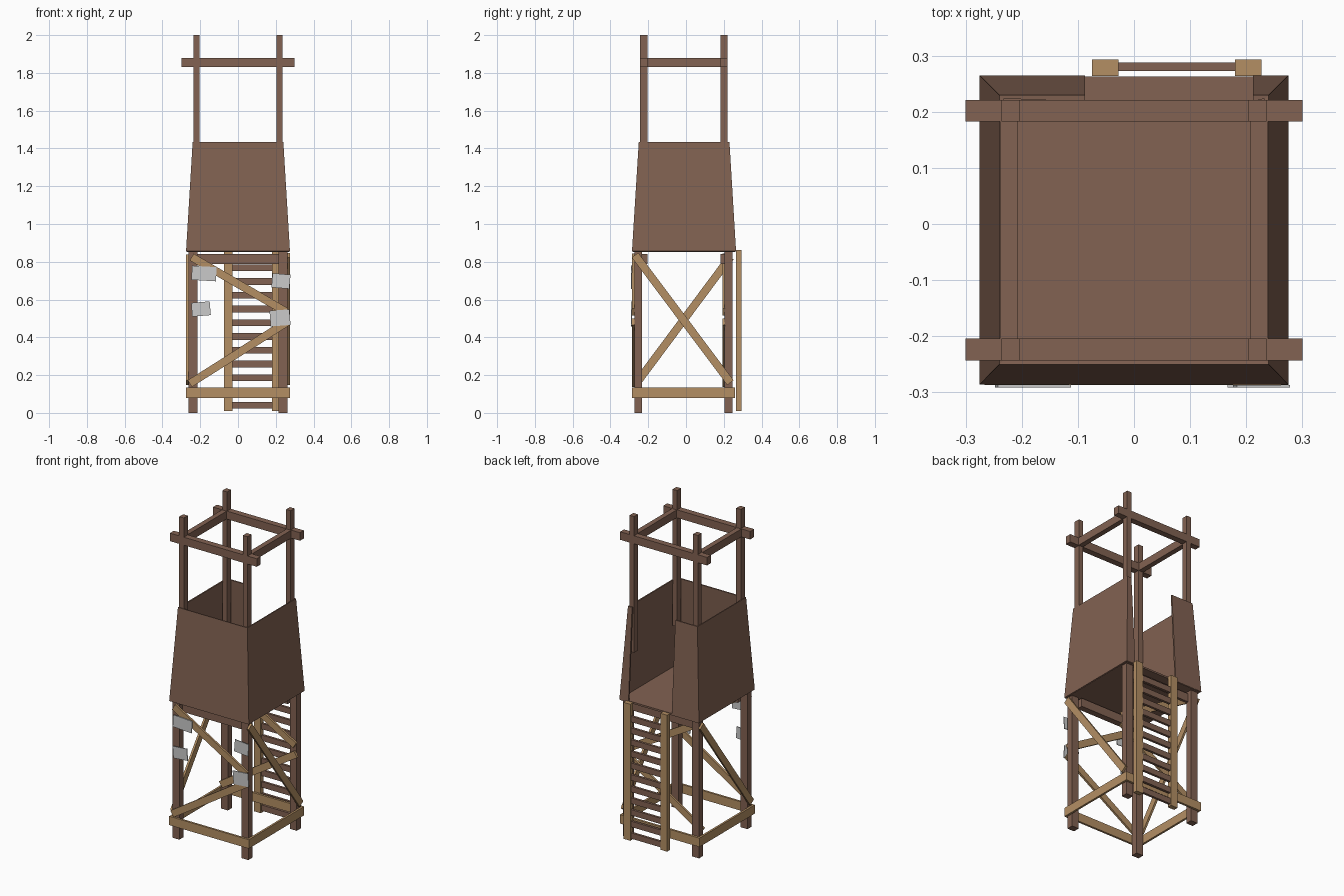
import bpy, bmesh
from mathutils import Vector, Matrix

cube = bpy.data.objects.get("Cube")
if cube:
    bpy.data.objects.remove(cube, do_unlink=True)


def material(name, rgb):
    m = bpy.data.materials.new(name)
    m.use_nodes = True
    m.diffuse_color = (*rgb, 1)
    m.node_tree.nodes["Principled BSDF"].inputs["Base Color"].default_value = (*rgb, 1)
    return m


BROWN = material("dark_wood", (0.223, 0.122, 0.084))
TAN = material("light_wood", (0.456, 0.275, 0.127))
GREY = material("pale_metal", (0.59, 0.59, 0.59))


def finish(name, bm, mat):
    mesh = bpy.data.meshes.new(name)
    bm.to_mesh(mesh)
    bm.free()
    mesh.materials.append(mat)
    ob = bpy.data.objects.new(name, mesh)
    bpy.context.scene.collection.objects.link(ob)
    return ob


def box(name, mat, x, y, z):
    """Axis-aligned box from three (low, high) ranges."""
    bm = bmesh.new()
    size = [b - a for a, b in (x, y, z)]
    mid = Vector([(a + b) / 2 for a, b in (x, y, z)])
    bmesh.ops.create_cube(bm, size=1, matrix=Matrix.Translation(mid) @ Matrix.Diagonal((*size, 1)))
    return finish(name, bm, mat)


def brace(name, mat, start, end, normal, width=0.042, thick=0.013):
    """Flat plank from start to end, its broad face turned to normal."""
    a, b, n = Vector(start), Vector(end), Vector(normal)
    along = (b - a).normalized()
    rot = Matrix((along, n.cross(along), n)).transposed().to_4x4()
    bm = bmesh.new()
    scale = Matrix.Diagonal(((b - a).length, width, thick, 1))
    bmesh.ops.create_cube(bm, size=1, matrix=Matrix.Translation((a + b) / 2) @ rot @ scale)
    return finish(name, bm, mat)


def mirrored(lo, hi, side):
    return (lo, hi) if side > 0 else (-hi, -lo)


FRONT, BACK = (-0.273, -0.232), (0.205, 0.246)
UP_FRONT, UP_BACK = (-0.243, -0.204), (0.183, 0.221)

# Legs, upper posts and side rails
for side, tag in ((1, "left"), (-1, "right")):
    for end, leg_y, post_y in (("front", FRONT, UP_FRONT), ("back", BACK, UP_BACK)):
        box(f"{end}_{tag}_leg", BROWN, mirrored(0.214, 0.262, side), leg_y, (0, 0.857))
        box(f"{end}_{tag}_upper_post", BROWN, mirrored(0.204, 0.236, side), post_y, (1.15, 2))
    box(f"{tag}_top_rail", BROWN, mirrored(0.207, 0.239, side), (-0.242, 0.221), (1.83, 1.879))
    box(f"{tag}_base_plank", TAN, mirrored(0.262, 0.275, side), (-0.285, 0.26), (0.08, 0.135))

# Cross rails, floor beams and base planks
for end, post_y, plank_y in (("front", UP_FRONT, (-0.286, -0.273)), ("back", UP_BACK, (0.246, 0.26))):
    box(f"{end}_top_rail", BROWN, (-0.3, 0.3), post_y, (1.83, 1.88))
    box(f"{end}_floor_beam", BROWN, (-0.215, 0.215), post_y, (0.787, 0.84))
    box(f"{end}_base_plank", TAN, (-0.275, 0.272), plank_y, (0.08, 0.135))

# Diagonal braces
for end, y in (("front", -0.28), ("back", 0.199)):
    brace(f"{end}_upper_brace", TAN, (-0.245, y, 0.825), (0.255, y, 0.535), (0, -1, 0))
    brace(f"{end}_lower_brace", TAN, (-0.255, y, 0.155), (0.262, y, 0.482), (0, -1, 0))
brace("left_side_brace", TAN, (0.2685, -0.27, 0.835), (0.2685, 0.235, 0.16), (1, 0, 0))
brace("right_side_brace", TAN, (-0.2685, 0.235, 0.825), (-0.2685, -0.26, 0.16), (-1, 0, 0))

# Cabin floor
box("cabin_floor", BROWN, (-0.272, 0.272), (-0.283, 0.263), (0.853, 0.864))

# Tapered cabin walls, open at the doorway in the back
DOOR = (-0.087, 0.212)
bm = bmesh.new()
rings = []
for x, front, back, z in ((0.275, -0.286, 0.265, 0.856), (0.24, -0.25, 0.23, 1.435)):
    outline = [(DOOR[0], back), (-x, back), (-x, front), (x, front), (x, back), (DOOR[1], back)]
    rings.append([bm.verts.new((px, py, z)) for px, py in outline])
low, high = rings
for i in range(len(low) - 1):
    bm.faces.new((low[i], low[i + 1], high[i + 1], high[i]))
walls = finish("cabin_walls", bm, BROWN)
solid = walls.modifiers.new("thickness", "SOLIDIFY")
solid.thickness = 0.01
solid.offset = -1

# Ladder
for tag, x in (("right", (-0.075, -0.028)), ("left", (0.18, 0.227))):
    box(f"{tag}_ladder_rail", TAN, x, (0.264, 0.293), (0.01, 0.862))
for i in range(11):
    z = 0.04 + i * 0.0728
    box(f"ladder_rung_{i + 1}", BROWN, (-0.03, 0.182), (0.273, 0.288), (z - 0.018, z + 0.018))

# Metal patches nailed to the front
patches = [(-0.245, -0.115, 0.738, 0.075), (-0.245, -0.147, 0.55, 0.073),
           (0.18, 0.275, 0.698, 0.075), (0.17, 0.275, 0.503, 0.083)]
for i, (x0, x1, z, height) in enumerate(patches):
    tilt = 0.004 if i % 2 else -0.004
    brace(f"metal_patch_{i + 1}", GREY, (x0, -0.289, z - tilt), (x1, -0.289, z + tilt),
          (0, -1, 0), height, 0.005)
